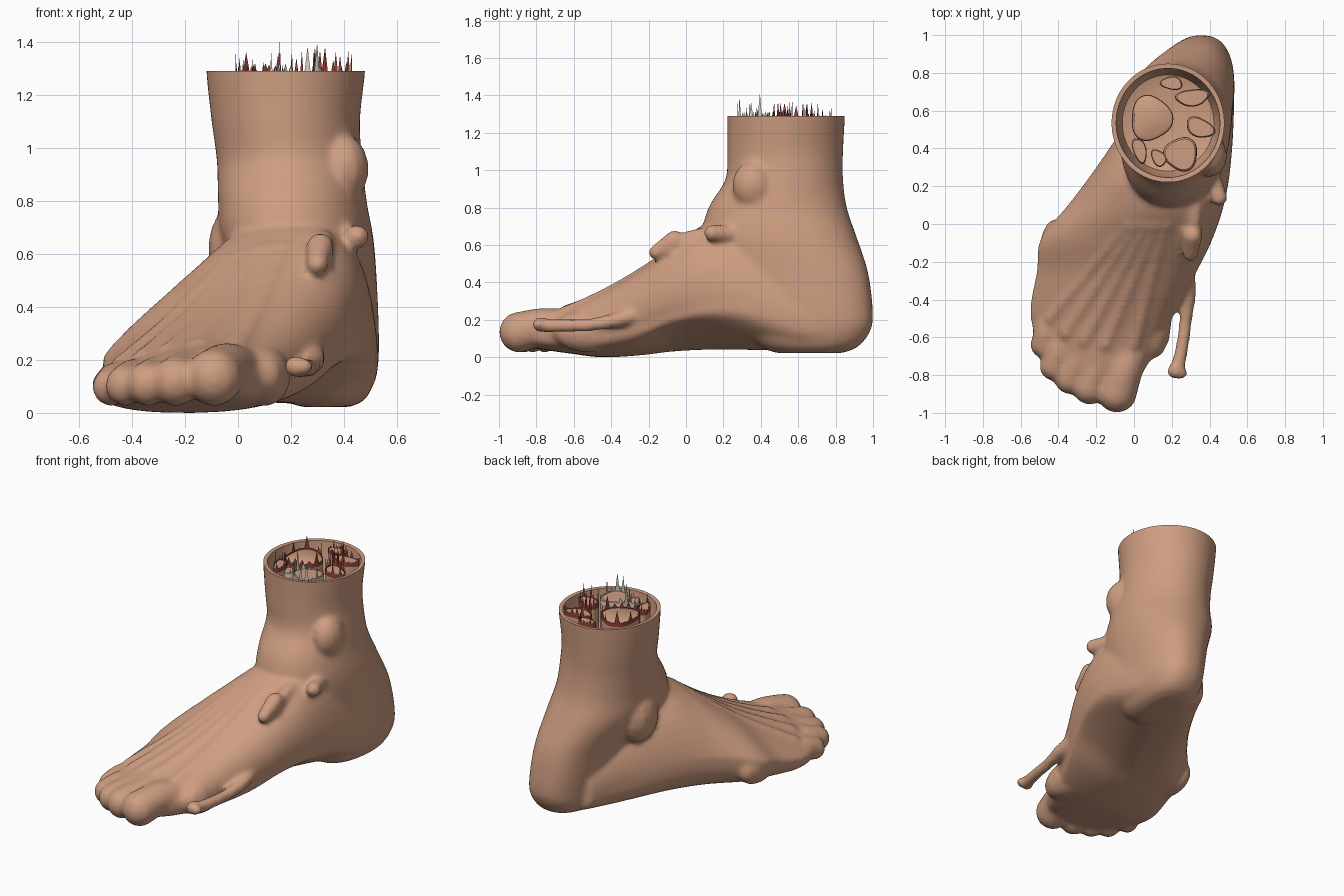
import bpy, bmesh, math, random
from mathutils import Vector
from mathutils.bvhtree import BVHTree

if "Cube" in bpy.data.objects:
    bpy.data.objects.remove(bpy.data.objects["Cube"])

random.seed(4)
TAU = math.tau


def material(name, rgb):
    m = bpy.data.materials.new(name)
    m.diffuse_color = (*rgb, 1)
    m.use_nodes = True
    m.node_tree.nodes["Principled BSDF"].inputs["Base Color"].default_value = m.diffuse_color
    return m


SKIN = material("skin", (0.62, 0.34, 0.22))
RED = material("torn_flesh", (0.30, 0.05, 0.04))
BONE = material("bone", (0.68, 0.66, 0.56))


def dense(rows, n):
    """Catmull-Rom interpolation of rows of numbers."""
    out = []
    for i in range(len(rows) - 1):
        p0, p1, p2, p3 = (rows[max(0, min(len(rows) - 1, i + k))] for k in (-1, 0, 1, 2))
        for s in range(n):
            t = s / n
            out.append([0.5 * (2 * b + (c - a) * t + (2 * a - 5 * b + 4 * c - d) * t * t
                               + (3 * b - a - 3 * c + d) * t ** 3)
                        for a, b, c, d in zip(p0, p1, p2, p3)])
    return out + [list(rows[-1])]


def loft(bm, rings):
    vs = [[bm.verts.new(p) for p in r] for r in rings]
    n = len(vs[0])
    for a, b in zip(vs, vs[1:]):
        for i in range(n):
            bm.faces.new((a[i], a[(i + 1) % n], b[(i + 1) % n], b[i]))
    bm.faces.new(vs[0][::-1])
    bm.faces.new(vs[-1])


def ball(bm, p, r):
    sx, sy, sz = r if isinstance(r, tuple) else (r, r, r)
    loft(bm, [[(p[0] + sx * math.sin(a) * math.cos(TAU * i / 12),
                p[1] + sy * math.sin(a) * math.sin(TAU * i / 12),
                p[2] - sz * math.cos(a)) for i in range(12)]
              for a in (math.pi * (k + 0.5) / 8 for k in range(8))])


def chain(bm, rows, n=6):
    """Fleshy tube made of overlapping balls, rows are x, y, z, radius."""
    for x, y, z, r in dense(rows, n):
        ball(bm, (x, y, z), r)


def make(name, bm, mat):
    me = bpy.data.meshes.new(name)
    bm.to_mesh(me)
    bm.free()
    ob = bpy.data.objects.new(name, me)
    bpy.context.collection.objects.link(ob)
    me.materials.append(mat)
    return ob


def smooth(ob):
    bpy.ops.object.select_all(action="DESELECT")
    ob.select_set(True)
    bpy.context.view_layer.objects.active = ob
    bpy.ops.object.shade_smooth_by_angle(angle=math.radians(40))


def spow(v, e):
    return math.copysign(abs(v) ** e, v)


def oval(cx, cy, rx, ry, z, n=48, rot=0.0, wob=0.0):
    pts = []
    for i in range(n):
        t = TAU * i / n
        k = 1 + wob * math.sin(3 * t + cx * 20)
        x, y = rx * k * math.cos(t), ry * k * math.sin(t)
        pts.append((cx + x * math.cos(rot) - y * math.sin(rot),
                    cy + x * math.sin(rot) + y * math.cos(rot), z))
    return pts


bm = bmesh.new()

# Foot body: sections along y (y, left, right, bottom, top, ridge x, arch lift)
FOOT = [(-0.84, -0.40, 0.00, 0.06, 0.20, -0.16, 0),
        (-0.76, -0.45, 0.06, 0.04, 0.235, -0.13, 0),
        (-0.62, -0.52, 0.13, 0.02, 0.275, -0.08, 0),
        (-0.45, -0.55, 0.21, 0.0, 0.35, 0.0, 0.01),
        (-0.25, -0.515, 0.31, 0.01, 0.465, 0.10, 0.03),
        (-0.08, -0.495, 0.39, 0.03, 0.585, 0.17, 0.07),
        (0.10, -0.35, 0.465, 0.04, 0.71, 0.20, 0.08),
        (0.30, -0.20, 0.51, 0.04, 0.74, 0.20, 0.06),
        (0.60, 0.0, 0.53, 0.035, 0.55, 0.25, 0.0),
        (0.82, 0.12, 0.52, 0.05, 0.40, 0.30, 0.0)]
rings = []
for y, xl, xr, zb, zt, px, lift in dense(FOOT, 5):
    cx, a, zm, ring = (xl + xr) / 2, (xr - xl) / 2, zb + 0.36 * (zt - zb), []
    for i in range(40):
        c, s = math.cos(TAU * i / 40), math.sin(TAU * i / 40)
        if i <= 20:
            s = max(0.0, s)
            side = spow(c, 0.8) if c > 0 else c
            ring.append((cx + a * side + (px - cx) * s * abs(1 - max(0, side) * 0.4), y,
                         zm + (zt - zm) * s ** 1.1))
        else:
            x = cx + a * spow(c, 0.7)
            ring.append((x, y, zm - (zm - zb) * (-s) ** 0.7 + lift * max(0, c) * -s * 2))
    rings.append(ring)
loft(bm, rings)

# Leg and heel: horizontal sections (z, cx, half width, cy, half depth, lean, roundness)
LEG = [(0.022, 0.33, 0.09, 0.66, 0.17, 0.1, 0.9), (0.05, 0.33, 0.145, 0.66, 0.25, 0.1, 0.85),
       (0.12, 0.325, 0.185, 0.65, 0.325, 0.1, 0.82), (0.22, 0.32, 0.205, 0.62, 0.38, 0.1, 0.82),
       (0.45, 0.28, 0.24, 0.56, 0.415, 0.1, 0.85), (0.65, 0.225, 0.285, 0.50, 0.41, 0.07, 0.9),
       (0.80, 0.205, 0.28, 0.49, 0.37, 0.04, 0.95), (0.95, 0.195, 0.275, 0.525, 0.315, 0.01, 1),
       (1.10, 0.18, 0.28, 0.53, 0.31, 0, 1), (1.29, 0.18, 0.30, 0.535, 0.315, 0, 1),
       (1.40, 0.18, 0.30, 0.535, 0.315, 0, 1)]
rings = []
for z, cx, a, cy, b, k, e in dense(LEG, 4):
    cs = [(spow(math.cos(TAU * i / 40), e), spow(math.sin(TAU * i / 40), e)) for i in range(40)]
    rings.append([(cx + a * c + k * b * s, cy + b * s, z) for c, s in cs])
loft(bm, rings)
surface = BVHTree.FromBMesh(bm)


def on_skin(bm, rows, n):
    """Tube following the top of the foot, rows are x, y, height above skin, radius."""
    pts = []
    for x, y, h, r in rows:
        hit = surface.ray_cast(Vector((x, y, 2)), Vector((0, 0, -1)))[0]
        if hit:
            pts.append((x, y, hit.z + h, r))
    if len(pts) > 1:
        chain(bm, pts, n)


# Toes (base x, base y, tip x, tip y, radius) with tendons running up the instep
TOES = [(0.00, -0.62, -0.09, -0.893, 0.109), (-0.15, -0.62, -0.235, -0.865, 0.094),
        (-0.26, -0.60, -0.34, -0.82, 0.084), (-0.36, -0.56, -0.425, -0.755, 0.078),
        (-0.44, -0.48, -0.48, -0.64, 0.072)]
for i, (bx, by, tx, ty, r) in enumerate(TOES):
    mx, my = (bx + tx) / 2, (by + ty) / 2
    chain(bm, [(bx, by, r + 0.035, r), (mx, my, r + 0.055, r * 0.93),
               (tx, ty, r + 0.025, r)], 5)
    on_skin(bm, [(bx + (0.17 - 0.05 * i - bx) * f, by - 0.02 + (0.02 - by) * f,
                  -0.02, 0.037 - 0.01 * f) for f in (k / 8 for k in range(9))], 3)

# Ankle bones, outer foot edge, ball of the foot
ball(bm, (0.40, 0.36, 0.92), (0.095, 0.115, 0.13))
ball(bm, (0.0, 0.50, 0.62), (0.115, 0.15, 0.17))
ball(bm, (-0.42, -0.14, 0.16), (0.08, 0.17, 0.11))
ball(bm, (0.10, -0.52, 0.14), (0.10, 0.20, 0.115))

# Raised veins: shin ridge, short stub, long loose strand
on_skin(bm, [(0.325, 0.10, -0.03, 0.035), (0.32, 0.02, -0.005, 0.042),
             (0.31, -0.08, 0.01, 0.045)], 5)
chain(bm, [(0.31, -0.06, 0.625, 0.055), (0.30, -0.16, 0.56, 0.042)], 5)
chain(bm, [(0.42, 0.24, 0.66, 0.045), (0.45, 0.14, 0.665, 0.047)], 5)
chain(bm, [(0.28, -0.26, 0.23, 0.045), (0.29, -0.37, 0.20, 0.041),
           (0.275, -0.50, 0.175, 0.036), (0.26, -0.62, 0.17, 0.036),
           (0.235, -0.74, 0.17, 0.039), (0.215, -0.78, 0.175, 0.042)], 7)
chain(bm, [(0.215, -0.78, 0.175, 0.04), (0.25, -0.79, 0.175, 0.034)], 3)
bmesh.ops.recalc_face_normals(bm, faces=bm.faces)

# Blend all the flesh into one skin
foot = make("foot_skin", bm, SKIN)
rm = foot.modifiers.new("blend", "REMESH")
rm.mode, rm.voxel_size = "VOXEL", 0.014
sm = foot.modifiers.new("soften", "SMOOTH")
sm.factor, sm.iterations = 0.5, 11
blended = foot.evaluated_get(bpy.context.evaluated_depsgraph_get())
bm = bmesh.new()
bm.from_mesh(blended.to_mesh())
blended.to_mesh_clear()
foot.modifiers.clear()

# Slice the leg flat, then fold the rim inward and down to hollow it
bmesh.ops.bisect_plane(bm, geom=bm.verts[:] + bm.edges[:] + bm.faces[:],
                       plane_co=(0, 0, 1.29), plane_no=(0, 0, 1), clear_outer=True)
edges = [e for e in bm.edges if e.is_boundary]
for step, z in ((0.92, 1.288), (0.98, 1.18), (0.9, 1.09), (0.75, 1.07)):
    ext = bmesh.ops.extrude_edge_only(bm, edges=edges)["geom"]
    edges = [g for g in ext if isinstance(g, bmesh.types.BMEdge)]
    verts = [g for g in ext if isinstance(g, bmesh.types.BMVert)]
    mid = sum((v.co for v in verts), Vector()) / len(verts)
    for v in verts:
        v.co = ((v.co.x - mid.x) * step + mid.x, (v.co.y - mid.y) * step + mid.y, z)
bmesh.ops.contextual_create(bm, geom=edges)
bmesh.ops.recalc_face_normals(bm, faces=bm.faces)
bm.to_mesh(foot.data)
bm.free()
smooth(foot)

# Cut muscles and bones inside the leg, each with a ragged torn edge
# (cx, cy, rx, ry, rotation, torn edge material, spike height)
TISSUE = [(0.09, 0.56, 0.11, 0.12, 0.0, RED, 0.08), (0.31, 0.67, 0.09, 0.045, 0.1, RED, 0.07),
          (0.25, 0.37, 0.09, 0.09, 0.0, BONE, 0.09), (0.35, 0.51, 0.08, 0.05, -0.4, RED, 0.07),
          (0.03, 0.39, 0.035, 0.07, 0.3, RED, 0.06), (0.20, 0.745, 0.06, 0.035, -0.1, RED, 0.04),
          (0.13, 0.35, 0.035, 0.05, 0.6, BONE, 0.06)]
for i, (cx, cy, rx, ry, rot, mat, h) in enumerate(TISSUE):
    bm = bmesh.new()
    loft(bm, [oval(cx, cy, rx * s, ry * s, z, 40, rot, 0.08) for s, z in
              ((1, 1.05), (1, 1.25), (0.97, 1.272), (0.88, 1.28))])
    smooth(make(f"tissue_{i}", bm, SKIN))

    bm = bmesh.new()
    ring = oval(cx, cy, rx, ry, 1.255, 48, rot, 0.08)
    low = [bm.verts.new(p) for p in ring]
    top = [bm.verts.new((p[0], p[1], 1.28 + (k % 3 == 1) * h * random.random() ** 2 * 1.5))
           for k, p in enumerate(ring)]
    for k in range(48):
        j = (k + 1) % 48
        bm.faces.new((low[k], low[j], top[j], top[k]))
    make(f"torn_edge_{i}", bm, mat)
